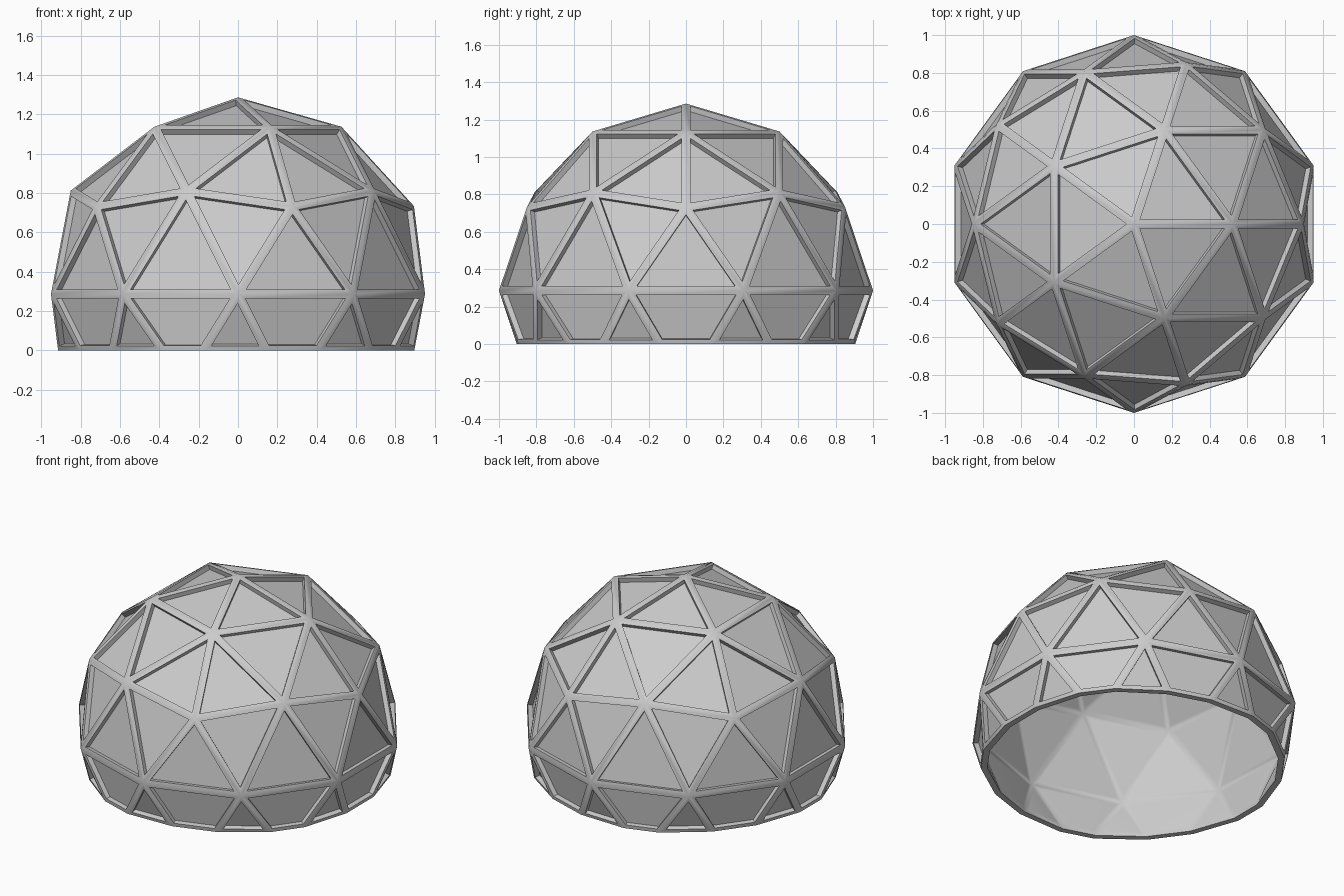
import bpy, bmesh, math

if "Cube" in bpy.data.objects:
    bpy.data.objects.remove(bpy.data.objects["Cube"])

CUT = 0.286      # sphere centre height above the floor
STRUT = 0.024    # half width of a strut
RECESS = 0.03    # how deep each panel sits behind the struts
INNER = 0.957    # scale of the inner skin

# base sphere of flat triangles
bpy.ops.mesh.primitive_ico_sphere_add(subdivisions=2, radius=1)
dome = bpy.context.object
dome.name = "geodesic_dome"
bm = bmesh.new()
bm.from_mesh(dome.data)

# slice off the bottom below the floor
bmesh.ops.bisect_plane(bm, geom=bm.verts[:] + bm.edges[:] + bm.faces[:],
                       plane_co=(0, 0, -CUT), plane_no=(0, 0, 1), clear_inner=True)

# strut outline around every panel
panels = bm.faces[:]
bmesh.ops.inset_individual(bm, faces=panels, thickness=STRUT, depth=0,
                           use_even_offset=True)

# inner skin: scaled copy, kept level with the floor at the rim
dup = bmesh.ops.duplicate(bm, geom=bm.verts[:] + bm.edges[:] + bm.faces[:])["geom"]
for v in [g for g in dup if isinstance(g, bmesh.types.BMVert)]:
    v.co *= INNER
    if v.is_boundary:
        v.co.z = -CUT
bmesh.ops.reverse_faces(bm, faces=[g for g in dup if isinstance(g, bmesh.types.BMFace)])

# bottom rim joins outer and inner skins
bmesh.ops.bridge_loops(bm, edges=[e for e in bm.edges if e.is_boundary])

# recessed panels
for f in bmesh.ops.extrude_discrete_faces(bm, faces=panels)["faces"]:
    f.normal_update()
    bmesh.ops.translate(bm, verts=f.verts[:], vec=f.normal * -RECESS)

# stand on the floor
bmesh.ops.translate(bm, verts=bm.verts[:], vec=(0, 0, CUT))
bmesh.ops.recalc_face_normals(bm, faces=bm.faces[:])
bm.to_mesh(dome.data)
bm.free()
bpy.ops.object.shade_smooth_by_angle(angle=math.radians(30))
